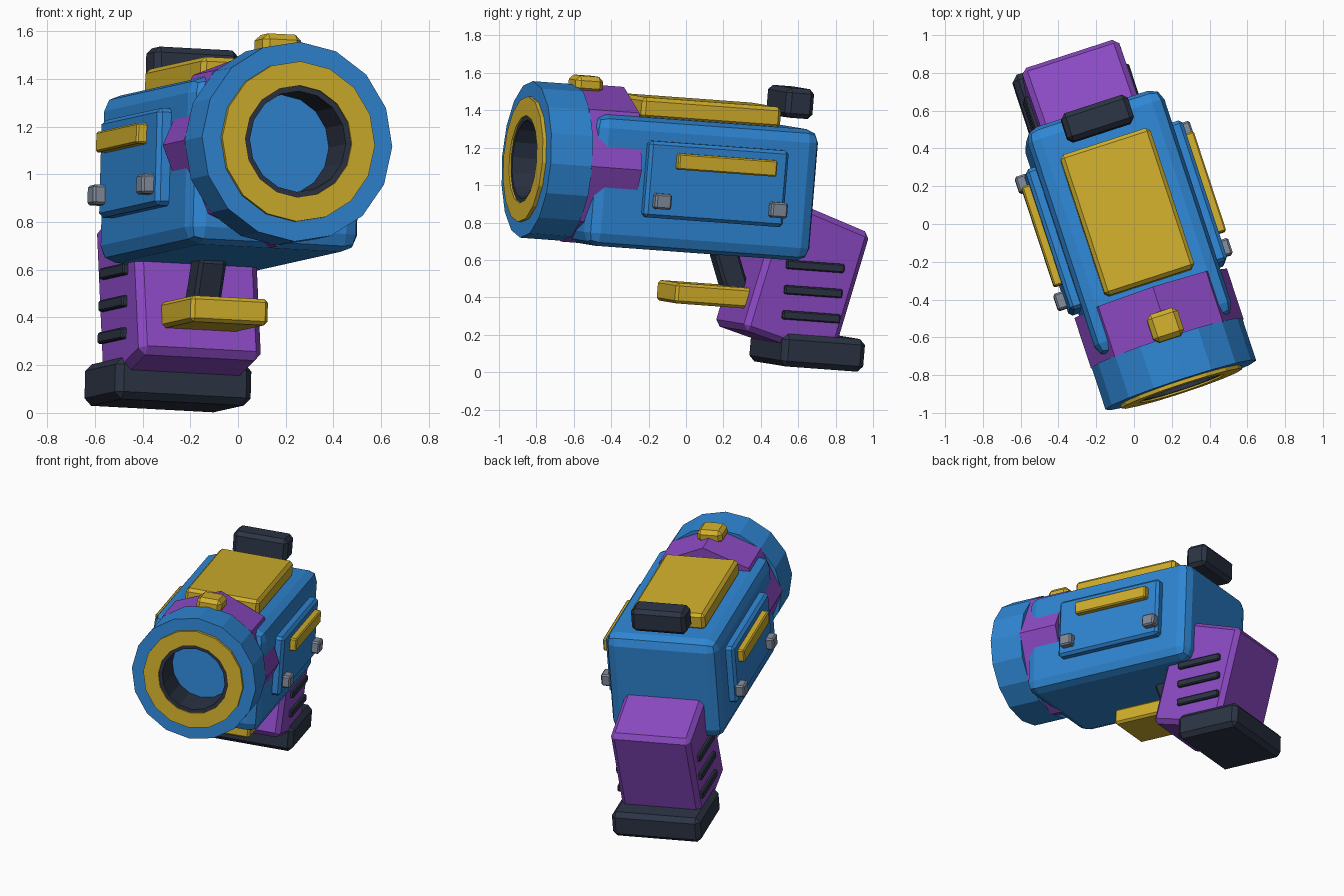
import bpy, bmesh
from math import radians, sin, cos, pi
from mathutils import Matrix, Euler

cube = bpy.data.objects.get("Cube")
if cube:
    bpy.data.objects.remove(cube, do_unlink=True)


def material(name, rgb):
    m = bpy.data.materials.new(name)
    m.use_nodes = True
    m.diffuse_color = (*rgb, 1)
    m.node_tree.nodes["Principled BSDF"].inputs["Base Color"].default_value = (*rgb, 1)
    return m


BLUE = material("blue", (0.028, 0.24, 0.66))
YELLOW = material("yellow", (0.64, 0.43, 0.025))
PURPLE = material("purple", (0.26, 0.068, 0.55))
DARK = material("dark_slate", (0.025, 0.034, 0.058))
GREY = material("grey", (0.22, 0.26, 0.33))

# The whole toy is posed: turned, slightly pitched and rolled
POSE = Matrix.Translation((-0.081, -0.026, 0.004)) @ Euler(
    (radians(-4), radians(2.9), radians(18))).to_matrix().to_4x4()
AXIS = 1.07  # height of the barrel axis


def finish(name, bm, mat, bevel=0, segments=1):
    bmesh.ops.recalc_face_normals(bm, faces=bm.faces[:])
    mesh = bpy.data.meshes.new(name)
    bm.to_mesh(mesh)
    bm.free()
    mesh.materials.append(mat)
    obj = bpy.data.objects.new(name, mesh)
    bpy.context.collection.objects.link(obj)
    obj.matrix_world = POSE
    if bevel:
        mod = obj.modifiers.new("bevel", "BEVEL")
        mod.width = bevel
        mod.segments = segments
        mod.limit_method = "ANGLE"
    return obj


def box(name, x, y, z, mat, bevel=0, segments=1, tilt=0):
    """Box from (min, max) ranges, optionally tilted about its own x axis."""
    bm = bmesh.new()
    size = [b - a for a, b in (x, y, z)]
    mid = [(a + b) / 2 for a, b in (x, y, z)]
    bmesh.ops.create_cube(bm, size=1, matrix=Matrix.Translation(mid)
                          @ Matrix.Rotation(radians(tilt), 4, "X")
                          @ Matrix.Diagonal((*size, 1)))
    return finish(name, bm, mat, bevel, segments)


def lathe(name, profile, sides, mat, closed=True):
    """Spin (radius, y) points round the barrel axis."""
    bm = bmesh.new()
    rings = []
    for r, y in profile:
        if r == 0:
            rings.append([bm.verts.new((0, y, AXIS))] * sides)
        else:
            rings.append([bm.verts.new((r * cos(2 * pi * i / sides), y,
                                        AXIS + r * sin(2 * pi * i / sides)))
                          for i in range(sides)])
    pairs = list(zip(rings, rings[1:]))
    if closed:
        pairs.append((rings[-1], rings[0]))
    for a, b in pairs:
        for i in range(sides):
            j = (i + 1) % sides
            corners = list(dict.fromkeys((a[i], a[j], b[j], b[i])))
            bm.faces.new(corners)
    return finish(name, bm, mat)


def tube(name, outer, inner, y0, y1, mat):
    return lathe(name, [(inner, y0), (outer, y0), (outer, y1), (inner, y1)], 16, mat)


# Main body and the collar that joins it to the muzzle
box("body", (-0.38, 0.38), (-0.71, 0.56), (0.645, 1.35), BLUE, 0.07, 2)
lathe("collar", [(0, -0.735), (0.425, -0.735), (0.425, -0.452), (0, -0.452)],
      8, PURPLE, closed=False)

# Muzzle cup, face ring and bore lining
lathe("muzzle", [(0, -0.745), (0.25, -0.745), (0.25, -0.965), (0.42, -0.965),
                 (0.42, -0.73), (0, -0.73)], 16, BLUE, closed=False)
tube("muzzle_ring", 0.337, 0.235, -0.985, -0.9, YELLOW)
tube("bore_lining", 0.242, 0.212, -0.975, -0.743, DARK)

# Top plate and sights
box("top_plate", (-0.25, 0.25), (-0.42, 0.365), (1.34, 1.455), YELLOW, 0.02)
box("front_sight", (-0.085, 0.085), (-0.745, -0.59), (1.45, 1.54), YELLOW, 0.025)
box("rear_sight", (-0.185, 0.185), (0.41, 0.565), (1.4, 1.56), DARK, 0.025)

# Grip: a raked block with a sloping top
PROFILE = [(0.245, 0.255), (0.76, 0.12), (0.916, 0.817), (0.41, 0.98)]
bm = bmesh.new()
face = bm.faces.new([bm.verts.new((-0.27, y, z)) for y, z in PROFILE])
new = bmesh.ops.extrude_face_region(bm, geom=[face])["geom"]
bmesh.ops.translate(bm, vec=(0.54, 0, 0),
                    verts=[g for g in new if isinstance(g, bmesh.types.BMVert)])
finish("grip", bm, PURPLE, 0.03)

# Grip base, trigger and guard
box("grip_base", (-0.3, 0.3), (0.464, 0.93), (0.075, 0.25), DARK, 0.03)
box("trigger", (-0.06, 0.06), (0.16, 0.29), (0.42, 0.68), DARK, 0.015, tilt=22)
box("trigger_guard", (-0.17, 0.17), (-0.12, 0.36), (0.365, 0.475), YELLOW, 0.015)

# Details repeated on both sides
for side, s in (("left", 1), ("right", -1)):
    def span(a, b):
        return tuple(sorted((s * a, s * b)))

    box(side + "_panel", span(0.36, 0.437), (-0.42, 0.365), (0.82, 1.23), BLUE, 0.018)
    box(side + "_stripe", span(0.42, 0.48), (-0.267, 0.289), (1.088, 1.175), YELLOW, 0.008)
    for end, y in (("front", -0.334), ("rear", 0.32)):
        box(f"{side}_{end}_clip", span(0.42, 0.487), (y - 0.046, y + 0.046),
            (0.87, 0.953), GREY, 0.01)
    for i in range(3):
        z = 0.62 - 0.135 * i
        box(f"{side}_grip_slat_{i + 1}", span(0.25, 0.292), (0.45, 0.775),
            (z - 0.024, z + 0.024), DARK, 0.007)
